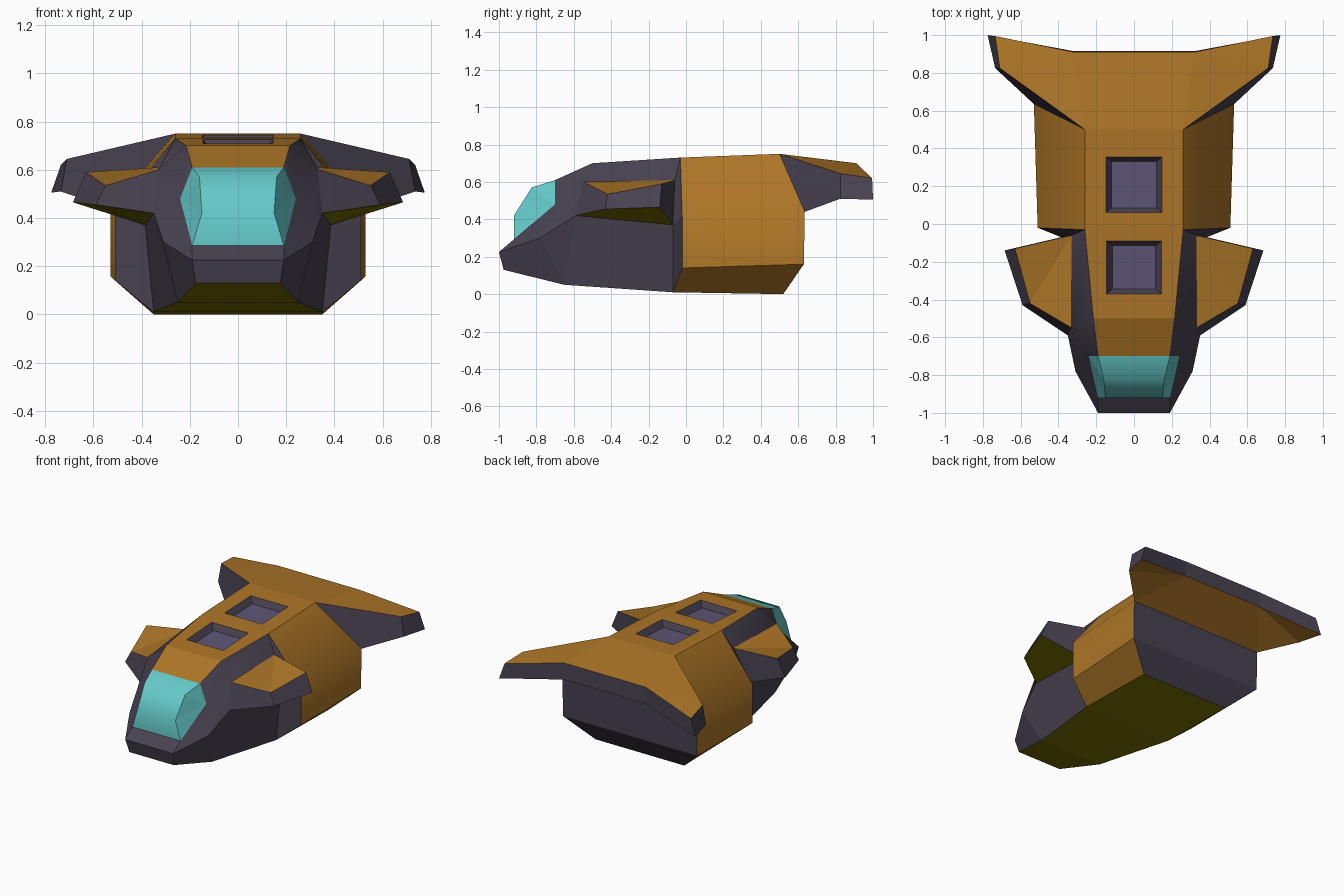
import bpy, bmesh
from mathutils import Vector

if "Cube" in bpy.data.objects:
    bpy.data.objects.remove(bpy.data.objects["Cube"])


def material(name, rgb):
    m = bpy.data.materials.new(name)
    m.diffuse_color = (*rgb, 1)
    m.use_nodes = True
    m.node_tree.nodes["Principled BSDF"].inputs["Base Color"].default_value = m.diffuse_color
    return m


MATS = [material("orange", (0.42, 0.18, 0.02)), material("dark", (0.065, 0.054, 0.082)),
        material("glass", (0.13, 0.58, 0.58)), material("panel", (0.11, 0.09, 0.18)),
        material("olive", (0.20, 0.17, 0.0))]
ORANGE, DARK, GLASS, PANEL, OLIVE = range(5)


class Part:
    """Symmetric shell; faces are turned away from an inner point."""

    def __init__(self, name, inner):
        self.name, self.inner, self.bm = name, Vector(inner), bmesh.new()

    def face(self, pts, mat, smooth=False, inner=None):
        f = self.bm.faces.new([self.bm.verts.new(p) for p in pts])
        f.normal_update()
        if f.normal.dot(f.calc_center_median() - Vector(inner or self.inner)) < 0:
            f.normal_flip()
        f.material_index, f.smooth = mat, smooth

    def side(self, pts, mat, smooth=False):
        i = self.inner
        self.face(pts, mat, smooth)
        self.face([(-x, y, z) for x, y, z in pts], mat, smooth, (-i.x, i.y, i.z))

    def strip(self, pts, mat, smooth=False):
        for a, b in zip(pts, pts[1:]):
            self.face([a, b, (-b[0], *b[1:]), (-a[0], *a[1:])], mat, smooth,
                      (0, self.inner.y, self.inner.z))

    def done(self):
        bmesh.ops.remove_doubles(self.bm, verts=self.bm.verts, dist=0.0005)
        me = bpy.data.meshes.new(self.name)
        self.bm.to_mesh(me)
        for m in MATS:
            me.materials.append(m)
        bpy.context.collection.objects.link(bpy.data.objects.new(self.name, me))


def roof_with_hatch(part, a, b, y0, y1, w, name):
    """Roof strip from a to b around a sunken hatch."""
    def ring(w, y0, y1, drop):
        z = [a[2] + (b[2] - a[2]) * (y - a[1]) / (b[1] - a[1]) - drop for y in (y0, y1)]
        return [(-w, y0, z[0]), (w, y0, z[0]), (w, y1, z[1]), (-w, y1, z[1])]
    outer = [(-a[0], *a[1:]), a, b, (-b[0], *b[1:])]
    rim = ring(w, y0, y1, 0)
    floor = ring(w - 0.03, y0 + 0.025, y1 - 0.025, 0.04)
    hatch = Part(name, (0, 0, 0))
    above = (0, (y0 + y1) / 2, 2)
    for i in range(4):
        j = (i + 1) % 4
        part.face([outer[i], outer[j], rim[j], rim[i]], ORANGE)
        hatch.face([rim[i], rim[j], floor[j], floor[i]], DARK)
    hatch.face(floor, PANEL)
    # recess faces look up into the opening
    for f in hatch.bm.faces:
        f.normal_update()
        if f.normal.z < 0:
            f.normal_flip()
    hatch.done()


# shared outline points (right half)
T1, T2, T3 = (.26, -.03, .73), (.215, -.5, .70), (.19, -.7, .61)      # roof edge
T0 = (.26, .5, .75)
M1, M2, C = (.33, -.06, .61), (.33, -.55, .60), (.24, -.7, .48)      # shoulder
K1, K2, K3 = (.385, -.07, .37), (.35, -.59, .42), (.31, -.78, .30)   # chine
W, N, NB = (.19, -.92, .285), (.19, -1, .225), (.175, -.975, .13)    # nose
B2, B1, B0 = (.25, -.65, .05), (.35, -.07, .01), (.35, .52, 0)       # keel edge
S1, S2 = (.51, -.02, .42), (.53, .635, .44)                          # block side, upper
L1, L2 = (.51, -.02, .14), (.53, .63, .16)                           # block side, lower

# front hull
hull = Part("front_hull", (0, -.5, .35))
roof_with_hatch(hull, T2, T1, -.37, -.09, .145, "front_hatch")
hull.strip([T2, T3], ORANGE)
hull.side([T1, T2, M2, M1], DARK, True)
hull.side([T2, T3, C, M2], DARK, True)
hull.side([M2, C, K3, K2], DARK, True)
hull.side([C, W, N, K3], DARK, True)
hull.side([K1, K2, B2, B1], DARK)
hull.side([K2, K3, B2], DARK)
hull.side([K3, N, NB, B2], DARK)
hull.strip([W, N, NB], DARK)
hull.strip([NB, B2, B1], OLIVE)
hull.done()

# canopy glass
canopy = Part("canopy", (0, -.7, .4))
G1, G2 = (.16, -.825, .57), (.15, -.92, .42)
canopy.strip([T3, G1, G2, W], GLASS, True)
canopy.side([T3, G1, C], GLASS)
canopy.side([G1, G2, C], GLASS)
canopy.side([G2, W, C], GLASS)
canopy.done()

# rear block
block = Part("rear_block", (0, .3, .35))
roof_with_hatch(block, T1, T0, .06, .355, .148, "rear_hatch")
block.side([T1, T0, S2, S1], ORANGE, True)
block.side([S1, S2, L2, L1], ORANGE, True)
block.side([L1, L2, B0, B1], ORANGE)
block.side([T1, S1, K1, M1], DARK)
block.side([S1, L1, B1, K1], DARK)
block.strip([S2, L2, B0], DARK)
block.strip([B1, B0], OLIVE)
block.done()

# tail wing
wing = Part("tail_wing", (.5, .78, .59))
A, E, D = (.71, .825, .645), (.735, .995, .62), (.32, .91, .70)
A2, E2, D2 = (.735, .825, .51), (.775, 1, .505), (.32, .915, .585)
wing.strip([T0, D], ORANGE)
wing.side([T0, A, D], ORANGE)
wing.side([A, E, D], ORANGE)
wing.side([T0, A, A2, S2], DARK)
wing.side([A, E, E2, A2], DARK)
wing.side([D, E, E2, D2], DARK)
wing.strip([D, D2], DARK)
wing.strip([D2, S2], ORANGE)
wing.side([S2, A2, D2], ORANGE)
wing.side([A2, E2, D2], ORANGE)
wing.done()

# front winglets
fin = Part("front_winglets", (.45, -.27, .5))
P2, P3 = (.63, -.13, .59), (.55, -.42, .535)
Q2, Q3 = (.685, -.14, .465), (.59, -.43, .455)
fin.side([M1, P2, P3], ORANGE)
fin.side([M1, P3, M2], ORANGE)
fin.side([P2, P3, Q3, Q2], DARK)
fin.side([P3, M2, K2, Q3], DARK)
fin.side([M1, P2, Q2, K1], DARK)
fin.side([K1, Q2, Q3, K2], OLIVE)
fin.done()
